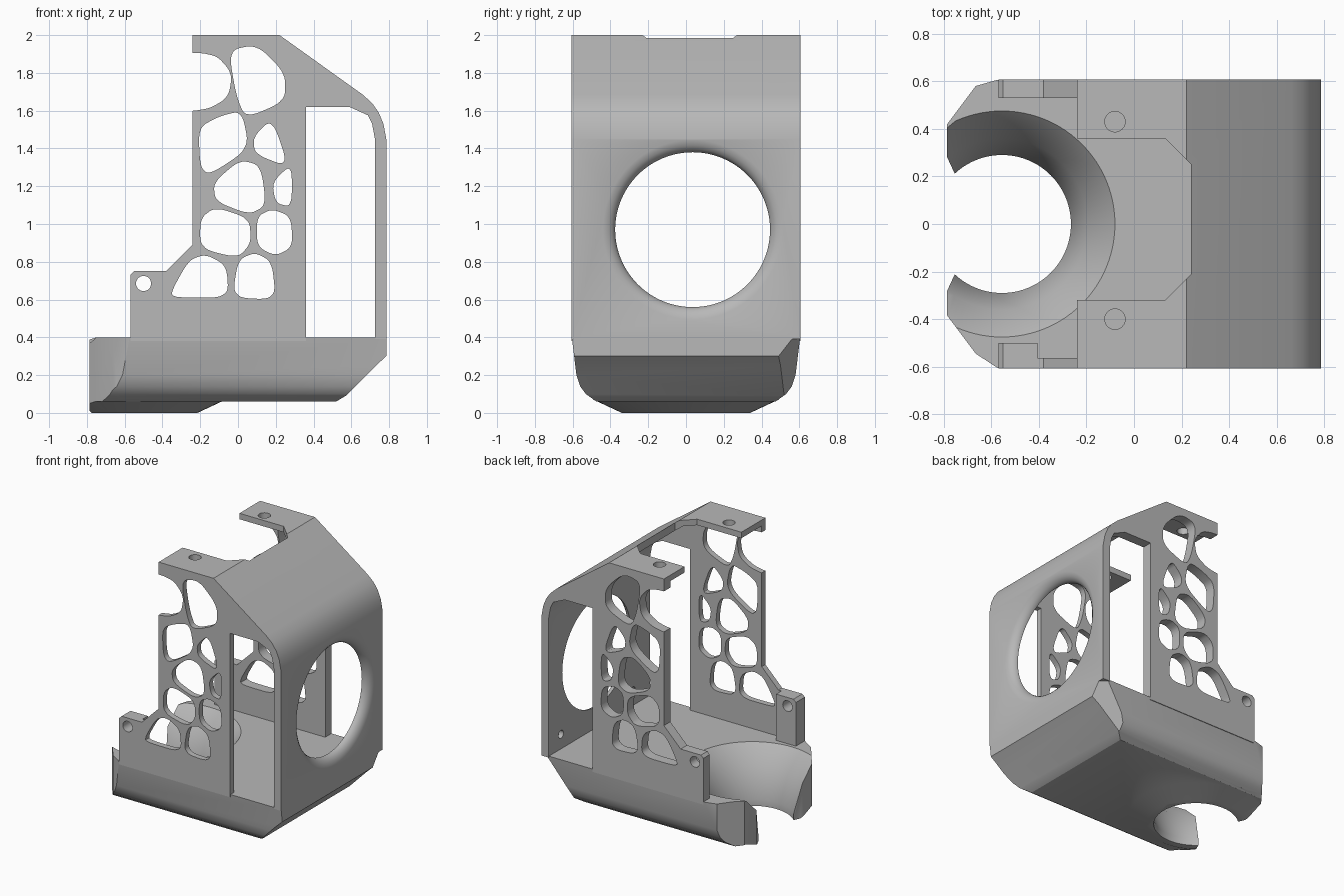
import bpy
import bmesh
import math
from mathutils import Vector

default = bpy.data.objects.get("Cube")
if default:
    bpy.data.objects.remove(default, do_unlink=True)

grey = bpy.data.materials.new("plain grey")
grey.use_nodes = True
colour = (0.48, 0.48, 0.48, 1)
grey.diffuse_color = colour
grey.node_tree.nodes["Principled BSDF"].inputs["Base Color"].default_value = colour


def place(axis, u, v, w):
    """Put plane coordinates u, v and depth w on the chosen axis."""
    return {"x": (w, u, v), "y": (u, w, v), "z": (u, v, w)}[axis]


def finish(name, bm):
    bmesh.ops.recalc_face_normals(bm, faces=bm.faces)
    mesh = bpy.data.meshes.new(name)
    bm.to_mesh(mesh)
    bm.free()
    mesh.materials.append(grey)
    obj = bpy.data.objects.new(name, mesh)
    bpy.context.collection.objects.link(obj)
    return obj


def prism(name, axis, outline, low, high):
    bm = bmesh.new()
    ends = [[bm.verts.new(place(axis, u, v, w)) for u, v in outline] for w in (low, high)]
    for end in ends:
        bm.faces.new(end)
    for i in range(len(outline)):
        bm.faces.new((ends[0][i - 1], ends[0][i], ends[1][i], ends[1][i - 1]))
    return finish(name, bm)


def lathe(name, axis, centre, profile, sides=96):
    """Turn (depth, radius) points about an axis, closed at both ends."""
    bm = bmesh.new()
    rings = []
    for depth, radius in profile:
        ring = []
        for i in range(sides):
            a = math.tau * i / sides
            u, v = centre[0] + radius * math.cos(a), centre[1] + radius * math.sin(a)
            ring.append(bm.verts.new(place(axis, u, v, depth)))
        rings.append(ring)
    for low, high in zip(rings, rings[1:]):
        for i in range(sides):
            bm.faces.new((low[i - 1], low[i], high[i], high[i - 1]))
    bm.faces.new(rings[0])
    bm.faces.new(rings[-1])
    return finish(name, bm)


def combine(obj, tool, operation="DIFFERENCE"):
    mod = obj.modifiers.new("shape", "BOOLEAN")
    mod.operation = operation
    mod.solver = "EXACT"
    mod.object = tool
    bpy.context.view_layer.objects.active = obj
    bpy.ops.object.modifier_apply(modifier=mod.name)
    bpy.data.objects.remove(tool, do_unlink=True)


def rounded(points, steps=3):
    """Soften the corners of a closed outline by cutting them."""
    for _ in range(steps):
        cut = []
        for i, p in enumerate(points):
            a, b = Vector(points[i - 1]), Vector(p)
            cut += [a.lerp(b, 0.2), a.lerp(b, 0.8)]
        points = cut
    return [tuple(p) for p in points]


SIDE = 0.607
COLLAR = (-0.555, 0)

# Base: side profile crossed with a tapered cross-section
base = prism("base", "y", [(-0.9, 0.35), (-0.75, 0.4), (0.785, 0.4), (0.785, 0.3),
                           (0.73, 0.25), (0.57, 0.09), (0.52, 0.06), (-0.9, 0.06)], -0.7, 0.7)
half = [(SIDE, 0.42), (0.58, 0.2), (0.56, 0.14), (0.53, 0.1), (0.46, 0.05)]
section = half + [(-y, z) for y, z in reversed(half)]
combine(base, prism("section", "x", section, -1, 1), "INTERSECT")

# Cut the facet on the back corner of the base
a, b, c = Vector((0.785, SIDE, 0.45)), Vector((0.785, 0.49, 0.3)), Vector((0.57, 0.52, 0.09))
normal = (b - a).cross(c - a)
if normal.dot(Vector((0.8, 0.7, 0)) - a) < 0:
    normal.negate()
bm = bmesh.new()
bm.from_mesh(base.data)
result = bmesh.ops.bisect_plane(bm, geom=bm.verts[:] + bm.edges[:] + bm.faces[:],
                                plane_co=a, plane_no=normal, clear_outer=True)
rim = [e for e in result["geom_cut"] if isinstance(e, bmesh.types.BMEdge)]
bmesh.ops.holes_fill(bm, edges=rim)
bmesh.ops.recalc_face_normals(bm, faces=bm.faces)
bm.to_mesh(base.data)
bm.free()

# Round boss under the collar, then the plan outline of the base
combine(base, lathe("boss", "z", COLLAR, [(0, 0.34), (0.07, 0.49), (0.1, 0.47)]), "UNION")
plan = [(0.9, -0.7), (0.9, 0.7), (-0.57, 0.7), (-0.57, SIDE), (-0.665, 0.58),
        (-0.785, 0.42), (-0.785, -0.385), (-0.665, -0.545), (-0.57, -SIDE), (-0.57, -0.7)]
combine(base, prism("plan", "z", plan, -0.5, 0.7), "INTERSECT")

# Funnel-shaped collar with an open mouth
combine(base, lathe("funnel", "z", COLLAR, [(-0.1, 0.29), (0.05, 0.29), (0.27, 0.36),
                                            (0.4, 0.475), (0.5, 0.56)]))
mouth = [(-0.755, 0.215), (-0.785, 0.28), (-0.9, 0.53)]
mouth += [(x, -y) for x, y in reversed(mouth)]
combine(base, prism("mouth", "z", mouth, -0.2, 0.7))

# Hood: end wall, rounded shoulder, sloping roof and top plate in one shell
outer = [(-0.24, 2), (0.22, 2), (0.66, 1.685), (0.71, 1.64), (0.745, 1.59),
         (0.77, 1.53), (0.785, 1.45), (0.785, 0.39)]
inner = [(0.725, 0.39), (0.725, 1.45), (0.71, 1.53), (0.68, 1.59), (0.63, 1.64),
         (0.2, 1.955), (-0.24, 1.955)]
hood = prism("hood", "y", outer + inner, -SIDE, SIDE)
notch = [(-0.4, -0.32), (0.13, -0.32), (0.24, -0.21), (0.24, 0.25), (0.13, 0.36), (-0.4, 0.36)]
combine(hood, prism("top_notch", "z", notch, 1.7, 2.2))
for y in (-0.4, 0.43):
    combine(hood, lathe("top_hole", "z", (-0.08, y), [(1.8, 0.043), (2.1, 0.043)], 32))

# Flared round opening and screw holes in the end wall
flare = [(0.6, 0.41), (0.73, 0.41), (0.745, 0.415), (0.76, 0.425), (0.775, 0.445),
         (0.785, 0.475), (0.8, 0.52)]
combine(hood, lathe("fan_opening", "x", (0.035, 0.97), flare))
for y in (-0.4, 0.46):
    combine(hood, lathe("screw_hole", "x", (y, 0.51), [(0.7, 0.03), (0.76, 0.03)], 24))

# Side panels with rounded cell openings
panel = [(-0.24, 1.96), (0.2, 1.96), (0.64, 1.64), (0.7, 1.57), (0.59, 1.62), (0.36, 1.62),
         (0.36, 0.38), (-0.57, 0.38), (-0.57, 0.73), (-0.55, 0.75), (-0.38, 0.75), (-0.24, 0.89)]
upper_cells = [
    [(-0.05, 1.92), (0.1, 1.95), (0.25, 1.8), (0.25, 1.65), (0.04, 1.56), (-0.01, 1.68)],
    [(-0.5, 1.9), (-0.13, 1.91), (-0.03, 1.8), (-0.05, 1.67), (-0.17, 1.6), (-0.5, 1.59)],
    [(-0.21, 1.51), (-0.1, 1.57), (0.02, 1.6), (0.06, 1.4), (-0.15, 1.26), (-0.2, 1.3)],
    [(0.08, 1.46), (0.18, 1.56), (0.27, 1.3), (0.09, 1.37)],
]
lower_cells = [
    [(-0.13, 1.22), (0.01, 1.34), (0.12, 1.31), (0.15, 1.1), (0.06, 1.05), (-0.12, 1.12)],
    [(0.18, 1.22), (0.285, 1.32), (0.285, 1.09), (0.2, 1.11)],
    [(-0.2, 1.03), (-0.12, 1.09), (0.06, 1.03), (0.07, 0.9), (0, 0.82), (-0.2, 0.87)],
    [(0.1, 1.04), (0.18, 1.08), (0.28, 1.04), (0.29, 0.88), (0.2, 0.83), (0.1, 0.88)],
    [(-0.36, 0.63), (-0.26, 0.81), (-0.17, 0.84), (-0.06, 0.78), (-0.05, 0.61), (-0.32, 0.61)],
    [(-0.03, 0.61), (0, 0.81), (0.09, 0.85), (0.18, 0.8), (0.2, 0.6)],
]


def bolt_hole(obj):
    combine(obj, lathe("bolt_hole", "y", (-0.5, 0.685), [(-1, 0.04), (1, 0.04)], 32))


parts = [base, hood]
for name, low, high in (("front_panel", -SIDE, -0.563), ("back_panel", 0.53, SIDE)):
    side = prism(name, "y", panel, low, high)
    for cell in upper_cells + lower_cells:
        combine(side, prism("cell", "y", rounded(cell), -1, 1))
    bolt_hole(side)
    parts.append(side)

# Thicker lug behind the front bolt hole
lug = prism("front_lug", "y", [(-0.57, 0.38), (-0.57, 0.73), (-0.55, 0.75), (-0.405, 0.75),
                               (-0.405, 0.38)], -0.565, -0.5)
bolt_hole(lug)
parts.append(lug)

# Smooth the curved surfaces and keep the edges crisp
bpy.ops.object.select_all(action="DESELECT")
for part in parts:
    part.select_set(True)
bpy.context.view_layer.objects.active = base
bpy.ops.object.shade_smooth_by_angle(angle=math.radians(28))
